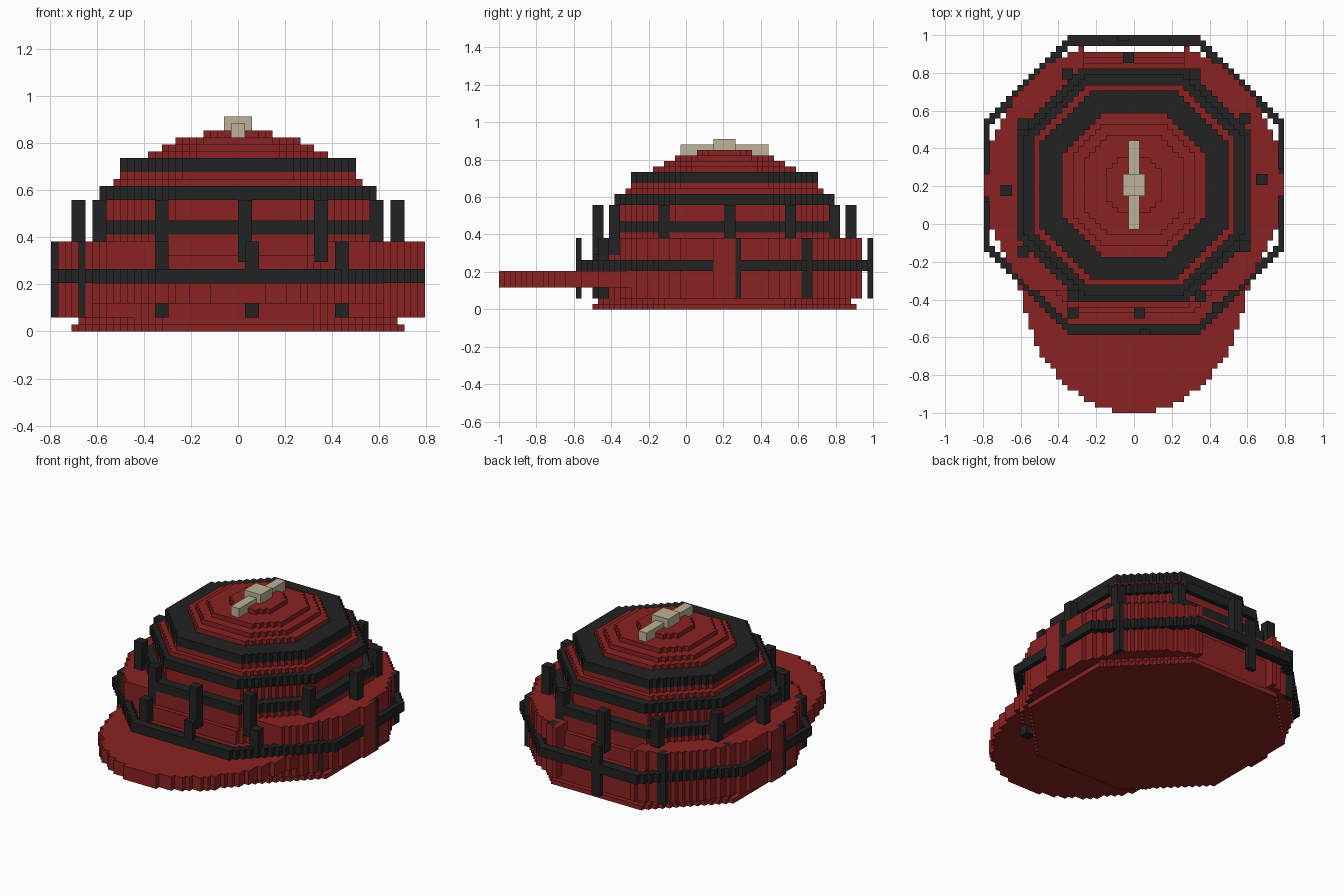
import bpy, bmesh, math

if "Cube" in bpy.data.objects:
    bpy.data.objects.remove(bpy.data.objects["Cube"])

U = 1 / 34          # block size
CY = 7              # crown centre in y, in blocks


def material(name, rgb):
    m = bpy.data.materials.new(name)
    m.diffuse_color = (*rgb, 1)
    m.use_nodes = True
    m.node_tree.nodes["Principled BSDF"].inputs["Base Color"].default_value = m.diffuse_color
    return m


RED = material("cap red", (0.258, 0.016, 0.016))
DARK = material("charcoal", (0.016, 0.016, 0.016))
BEIGE = material("beige", (0.515, 0.445, 0.314))


def slab(bm, inside, z0, z1):
    """Extrude every block cell whose centre passes the test, seen from the crown centre."""
    cells = {(i, j) for i in range(-28, 28) for j in range(-42, 28)
             if inside(i + 0.5, j + 0.5)}

    def quad(*pts):
        bm.faces.new([bm.verts.new((x * U, (y + CY) * U, z * U)) for x, y, z in pts])

    for i, j in cells:
        a, b, c, d = (i, j), (i + 1, j), (i + 1, j + 1), (i, j + 1)
        quad(*[(*p, z1) for p in (a, b, c, d)])
        quad(*[(*p, z0) for p in (d, c, b, a)])
        for n, p, q in (((i, j - 1), a, b), ((i + 1, j), b, c),
                        ((i, j + 1), c, d), ((i - 1, j), d, a)):
            if n not in cells:
                quad((*p, z0), (*q, z0), (*q, z1), (*p, z1))


def part(name, mat, slabs):
    bm = bmesh.new()
    for inside, z0, z1 in slabs:
        s = bmesh.new()
        slab(s, inside, z0, z1)
        bmesh.ops.remove_doubles(s, verts=s.verts, dist=1e-5)
        bmesh.ops.dissolve_limit(s, angle_limit=0.01, verts=s.verts, edges=s.edges)
        bmesh.ops.triangulate(s, faces=[f for f in s.faces if len(f.verts) > 4])
        tmp = bpy.data.meshes.new("tmp")
        s.to_mesh(tmp)
        s.free()
        bm.from_mesh(tmp)
        bpy.data.meshes.remove(tmp)
    me = bpy.data.meshes.new(name)
    bm.to_mesh(me)
    bm.free()
    me.materials.append(mat)
    ob = bpy.data.objects.new(name, me)
    bpy.context.collection.objects.link(ob)
    return ob


def octagon(r):
    return lambda x, y: max(abs(x), abs(y)) < r and abs(x) + abs(y) < 1.43 * r + 0.3


def box(x0, x1, y0, y1):
    return lambda x, y: x0 < x < x1 and y0 < y < y1


def posts(radius, start, z0, z1, thin):
    """Twelve upright stripes around the crown."""
    out = []
    for k in range(12):
        a = math.radians(start + 30 * k)
        px, py = radius * math.sin(a), -radius * math.cos(a)
        x0, y0, w, d = round(px - 1), round(py - 1), 2, 2
        if thin and k % 3 == 0:            # single-block stripes on the four sides
            if k % 2:
                x0, w = (26 if px > 0 else -27), 1
            else:
                y0, d = (26 if py > 0 else -27), 1
        out.append((box(x0, x0 + w, y0, y0 + d), z0, z1))
    return out


# Crown: stacked red octagons
part("crown", RED, [(octagon(r), a, b) for r, a, b in (
    (24, 0, 1), (23, 1, 8), (22, 8, 11), (21, 11, 14), (19, 16, 19),
    (18, 21, 22), (17, 22, 23), (13, 25, 26), (11, 26, 27), (9, 27, 28), (5, 28, 29))])

# Dark horizontal stripes in the crown
part("crown_stripes", DARK, [(octagon(r), a, b) for r, a, b in (
    (21, 14, 16), (20, 19, 21), (17, 23, 25))])

# Bulging red side panels, open at the front and at the middle of the back
part("side_panels", RED, [(lambda x, y: 20 < math.hypot(x, y) < 26.6
                           and abs(x) > 9 and y > -19, 2, 13)])

# Loose dark ring around the cap
part("outer_ring", DARK, [(lambda x, y: octagon(27)(x, y) and not (
    abs(x) < 26 and abs(y) < 25 and abs(x) + abs(y) < 37), 7, 9)])

# Dark upright stripes, lower and upper rows
part("lower_uprights", DARK, posts(26, 4, 2, 13, True))
part("upper_uprights", DARK, posts(23, 2, 10, 19, False))

# Brim: rounded tongue at the front
part("brim", RED, [(lambda x, y: y < -13 and
                    (x / 20.8) ** 2 + ((y + 14) / 27.1) ** 2 < 1, 4, 7)])

# Beige top bar with a raised knob
part("top_bar", BEIGE, [(box(-1, 1, -8, 8), 28, 30)])
part("top_knob", BEIGE, [(box(-2, 2, -2, 2), 29, 31)])
